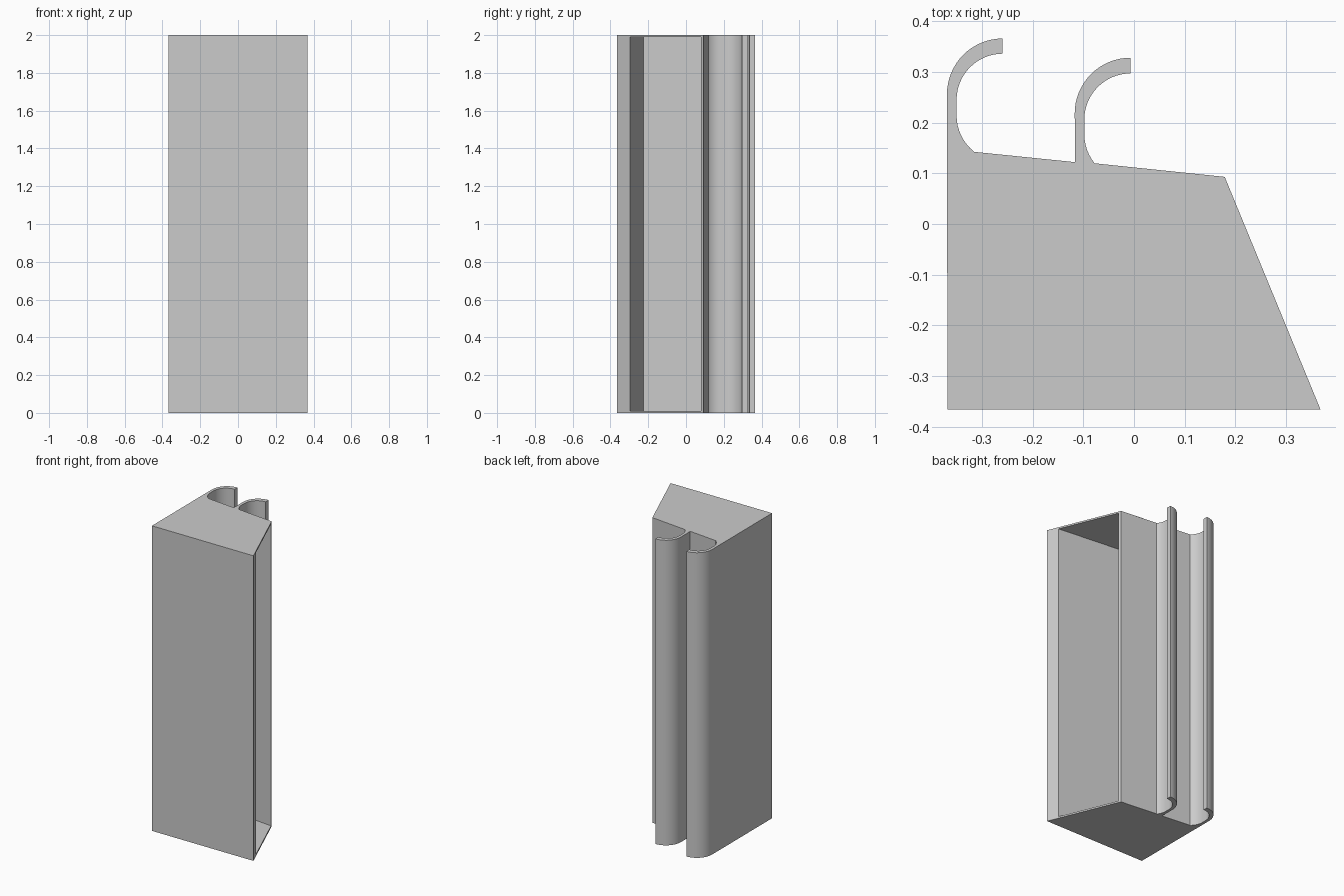
import bpy
import bmesh
import math

cube = bpy.data.objects.get("Cube")
if cube:
    bpy.data.objects.remove(cube, do_unlink=True)

HEIGHT = 2.0
SKIN = 0.011      # thickness of the top and bottom plates
OUT_R, IN_R = 0.11, 0.091

grey = bpy.data.materials.new("plain grey")
grey.use_nodes = True
colour = (0.6, 0.6, 0.6, 1)
grey.diffuse_color = colour
grey.node_tree.nodes["Principled BSDF"].inputs["Base Color"].default_value = colour


def arc(cx, cy, r, start, end, steps=16):
    angles = [math.radians(start + (end - start) * i / steps) for i in range(steps + 1)]
    return [(cx + r * math.cos(a), cy + r * math.sin(a)) for a in angles]


def prism(name, outline, z0, z1):
    bm = bmesh.new()
    base = bm.faces.new([bm.verts.new((x, y, z0)) for x, y in outline])
    grown = bmesh.ops.extrude_face_region(bm, geom=[base])["geom"]
    top = [v for v in grown if isinstance(v, bmesh.types.BMVert)]
    bmesh.ops.translate(bm, verts=top, vec=(0, 0, z1 - z0))
    bmesh.ops.recalc_face_normals(bm, faces=bm.faces)
    mesh = bpy.data.meshes.new(name)
    bm.to_mesh(mesh)
    bm.free()
    mesh.materials.append(grey)
    obj = bpy.data.objects.new(name, mesh)
    bpy.context.collection.objects.link(obj)
    return obj


def hook(cx, y_out, y_in, y_low):
    """Outline of a curled lip, from its root on the back wall round to the tip and the inner fillet."""
    return (arc(cx, y_out, OUT_R, 180, 90)
            + arc(cx, y_in, IN_R, 90, 180)
            + arc(cx, y_low, IN_R, 180, 232, 8))


# Body outline with both curled lips on the back
outline = [(-0.368, -0.366)]
outline += hook(-0.259, 0.256, 0.245, 0.214)
outline += [(-0.116, 0.122)]
outline += hook(-0.007, 0.218, 0.206, 0.177)[:-1] + [(-0.08, 0.119)]
outline += [(0.179, 0.093), (0.368, -0.366)]
body = prism("hollow_column", outline, 0, HEIGHT)

# Cavity, open through the slanted side
cavity = [(-0.352, -0.225), (0.5, -0.312), (0.5, 0.047), (-0.352, 0.132)]
cutter = prism("cavity_cutter", cavity, SKIN, HEIGHT - SKIN)
cutter.hide_render = True

cut = body.modifiers.new("cavity", "BOOLEAN")
cut.operation = "DIFFERENCE"
cut.solver = "EXACT"
cut.object = cutter
bpy.ops.object.select_all(action="DESELECT")
body.select_set(True)
bpy.context.view_layer.objects.active = body
bpy.ops.object.modifier_apply(modifier=cut.name)
bpy.data.objects.remove(cutter, do_unlink=True)

# Smooth the curled lips, keep the corners sharp
bpy.ops.object.shade_smooth_by_angle(angle=math.radians(25))
